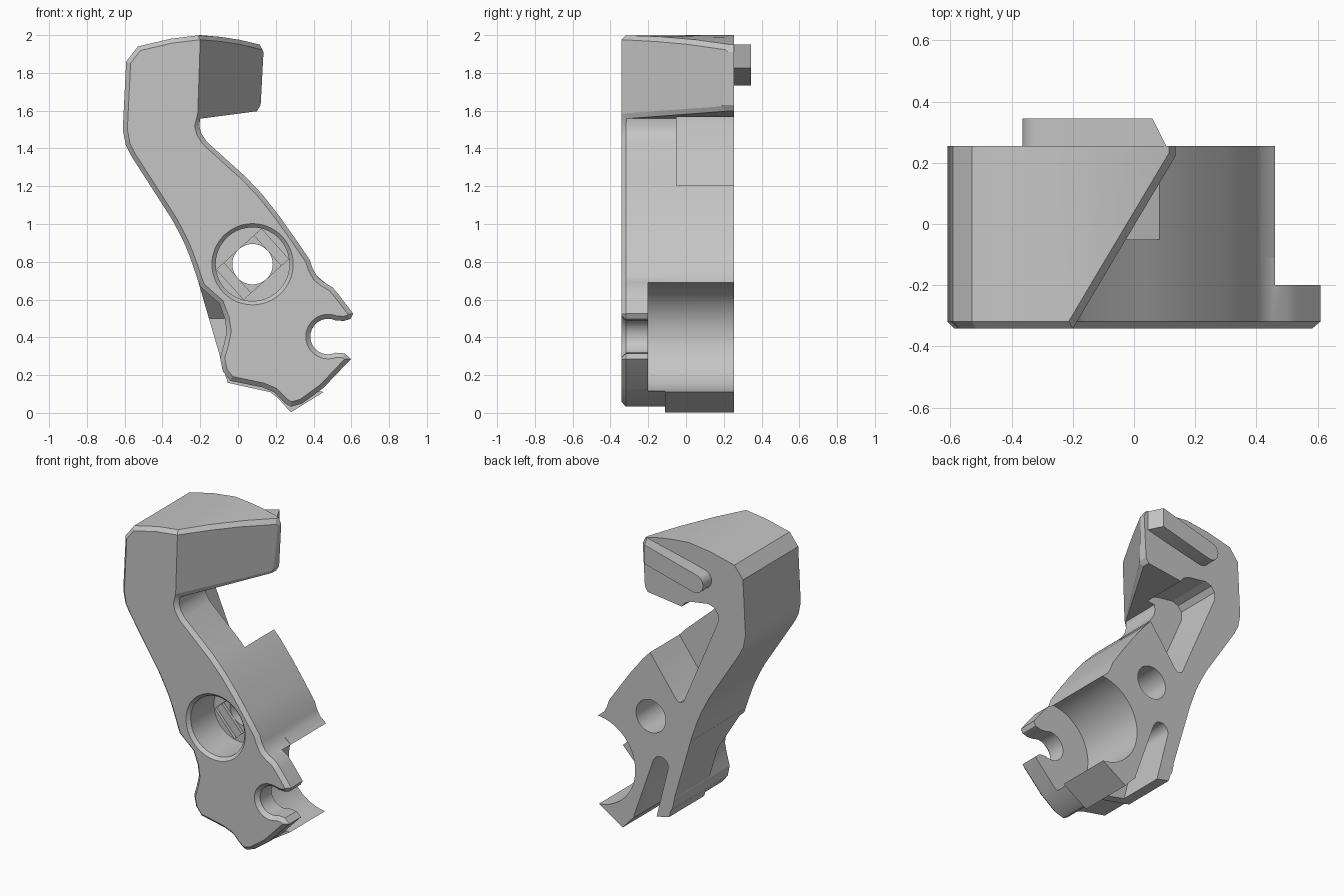
import bpy, bmesh, math
from mathutils import Matrix

cube = bpy.data.objects.get("Cube")
if cube:
    bpy.data.objects.remove(cube)

FRONT, BACK = -0.342, 0.255

grey = bpy.data.materials.new("plain_grey")
grey.use_nodes = True
COLOUR = (0.56, 0.56, 0.56, 1)
grey.diffuse_color = COLOUR
grey.node_tree.nodes["Principled BSDF"].inputs["Base Color"].default_value = COLOUR


def finish(name, bm):
    bmesh.ops.recalc_face_normals(bm, faces=bm.faces)
    mesh = bpy.data.meshes.new(name)
    bm.to_mesh(mesh)
    bm.free()
    mesh.materials.append(grey)
    ob = bpy.data.objects.new(name, mesh)
    bpy.context.collection.objects.link(ob)
    return ob


def prism(name, points, y0, y1):
    """Extrude an x-z outline from y0 to y1."""
    bm = bmesh.new()
    rings = [[bm.verts.new((x, y, z)) for x, z in points] for y in (y0, y1)]
    for ring in rings:
        bm.faces.new(ring)
    n = len(points)
    for i in range(n):
        j = (i + 1) % n
        bm.faces.new((rings[0][i], rings[0][j], rings[1][j], rings[1][i]))
    return finish(name, bm)


def round_bar(name, x, z, r0, r1, y0, y1):
    """Cylinder or cone along y."""
    bm = bmesh.new()
    place = Matrix.Translation((x, (y0 + y1) / 2, z)) @ Matrix.Rotation(-math.pi / 2, 4, 'X')
    bmesh.ops.create_cone(bm, cap_ends=True, segments=64, radius1=r0, radius2=r1,
                          depth=y1 - y0, matrix=place)
    return finish(name, bm)


def arc(x, z, r, start, end, n):
    angles = [math.radians(start + (end - start) * i / n) for i in range(n + 1)]
    return [(x + r * math.cos(a), z + r * math.sin(a)) for a in angles]


def combine(target, tool, operation):
    mod = target.modifiers.new(operation, 'BOOLEAN')
    mod.operation, mod.object, mod.solver = operation, tool, 'EXACT'
    bpy.context.view_layer.objects.active = target
    bpy.ops.object.modifier_apply(modifier=mod.name)
    bpy.data.objects.remove(tool)


# Outline of the lever: head first, then neck, hook, foot and the outer side
head = [(-.2, 2), (-.09, 1.99), (.01, 1.975), (.115, 1.95), (.135, 1.91),
        (.12, 1.63), (.1, 1.597), (-.2, 1.56)]
neck = [(-.205, 1.52), (-.195, 1.48), (-.165, 1.435), (.04, 1.25), (.13, 1.155),
        (.22, 1.04), (.305, .92), (.38, .81), (.395, .765), (.42, .72), (.45, .695),
        (.5, .665), (.53, .63)]
hook = [(.61, .525), (.595, .497), (.56, .487)] + arc(.477, .404, .094, 65, 295, 20) + [
        (.565, .315), (.598, .285)]
foot = [(.45, .13), (.34, .05), (.28, .033), (.25, .05), (.19, .11), (.13, .135),
        (-.04, .17), (-.08, .22), (-.095, .29), (-.075, .36), (-.06, .43), (-.07, .5),
        (-.1, .58), (-.2, .668)]
outer = [(-.215, .71), (-.235, .77), (-.26, .84), (-.285, .9), (-.315, .96),
         (-.35, 1.025), (-.565, 1.36), (-.595, 1.42), (-.61, 1.5), (-.592, 1.86),
         (-.53, 1.94), (-.36, 1.98)]
outline = head + neck + hook + foot + outer

# Main body: the front of the head slants back, and the front rim is chamfered
bm = bmesh.new()
front = []
for i, (x, z) in enumerate(outline):
    slant = (x + .2) * 1.68 if i < len(head) else 0
    front.append(bm.verts.new((x, FRONT + slant, z)))
back = [bm.verts.new((x, BACK, z)) for x, z in outline]
bm.faces.new(back)
h = len(head)
caps = [bm.faces.new(front[:h]), bm.faces.new(front[h - 1:] + front[:1])]
for i in range(len(outline)):
    j = (i + 1) % len(outline)
    bm.faces.new((front[i], front[j], back[j], back[i]))
bmesh.ops.recalc_face_normals(bm, faces=bm.faces)
rim = [e for e in bm.edges if sum(f in caps for f in e.link_faces) == 1
       and not all(v in front[3:7] for v in e.verts)]
bmesh.ops.bevel(bm, geom=rim, offset=.024, segments=1, affect='EDGES', clamp_overlap=False)
body = finish("lever_body", bm)

# Thicker rear block around the foot
block = prism("rear_block", [(-.212, .7), (-.055, .16), (.17, .11), (.21, .08), (.28, .003),
              (.5, .14), (.5, .6), (.46, .69), (.4, .74), (.1, .85)], -.11, BACK)
combine(body, block, 'UNION')

# Web that fades the rear block into the outer side
web = prism("side_web", [(-.212, .7), (-.151, .49), (0, .49), (0, .7)], -.3, 0)
for v in web.data.vertices:
    if v.co.y < -.2 and v.co.z < .6:
        v.co.y = -.1
combine(body, web, 'UNION')

# Round seat behind the hook
combine(body, round_bar("seat_cut", .48, .4, .29, .29, -.2, .4), 'DIFFERENCE')

# Rear pockets in the neck and the foot
neck_pocket = [(-.175, .98), (-.16, .945), (-.13, .93), (-.105, .95), (.08, 1.2), (.3, 1.5),
               (-.14, 1.555), (-.17, 1.595), (-.21, 1.615), (-.34, 1.635), (-.385, 1.62),
               (-.41, 1.585), (-.41, 1.53)]
combine(body, prism("neck_pocket", neck_pocket, -.05, .4), 'DIFFERENCE')
foot_pocket = [(.19, -.05), (.2, .1), (.06, .5)] + arc(.005, .485, .055, 30, 190, 8) + [
               (.045, .1), (.06, -.05)]
combine(body, prism("foot_pocket", foot_pocket, -.05, .4), 'DIFFERENCE')

# Stepped pivot bore: chamfer, counterbore, slot, square and through hole
PX, PZ, HOLE = .077, .787, .107
combine(body, round_bar("bore_chamfer", PX, PZ, .235, .195, FRONT - .02, FRONT + .02),
        'DIFFERENCE')
combine(body, round_bar("counterbore", PX, PZ, .195, .195, -.4, -.08), 'DIFFERENCE')
turn = math.radians(42)
for half, depth in ((.16, -.06), (HOLE, -.04)):
    corners = [(a * half, b * HOLE) for a, b in ((-1, -1), (1, -1), (1, 1), (-1, 1))]
    spun = [(PX + u * math.cos(turn) - v * math.sin(turn),
             PZ + u * math.sin(turn) + v * math.cos(turn)) for u, v in corners]
    combine(body, prism("bore_step", spun, -.12, depth), 'DIFFERENCE')
combine(body, round_bar("through_hole", PX, PZ, HOLE, HOLE, -.2, .4), 'DIFFERENCE')

# Rib on the back of the head, with a sloped inner end
rib = prism("head_rib", [(.115, 1.95), (.115, 1.825)] +
            arc(-.305, 1.793, .06, 284, 104, 10), BACK - .02, .345)
for v in rib.data.vertices:
    if v.co.x > .1 and v.co.y > .3:
        v.co.x = .06

bpy.ops.object.select_all(action='DESELECT')
for ob in (body, rib):
    ob.select_set(True)
bpy.context.view_layer.objects.active = body
bpy.ops.object.shade_smooth_by_angle(angle=math.radians(24))
